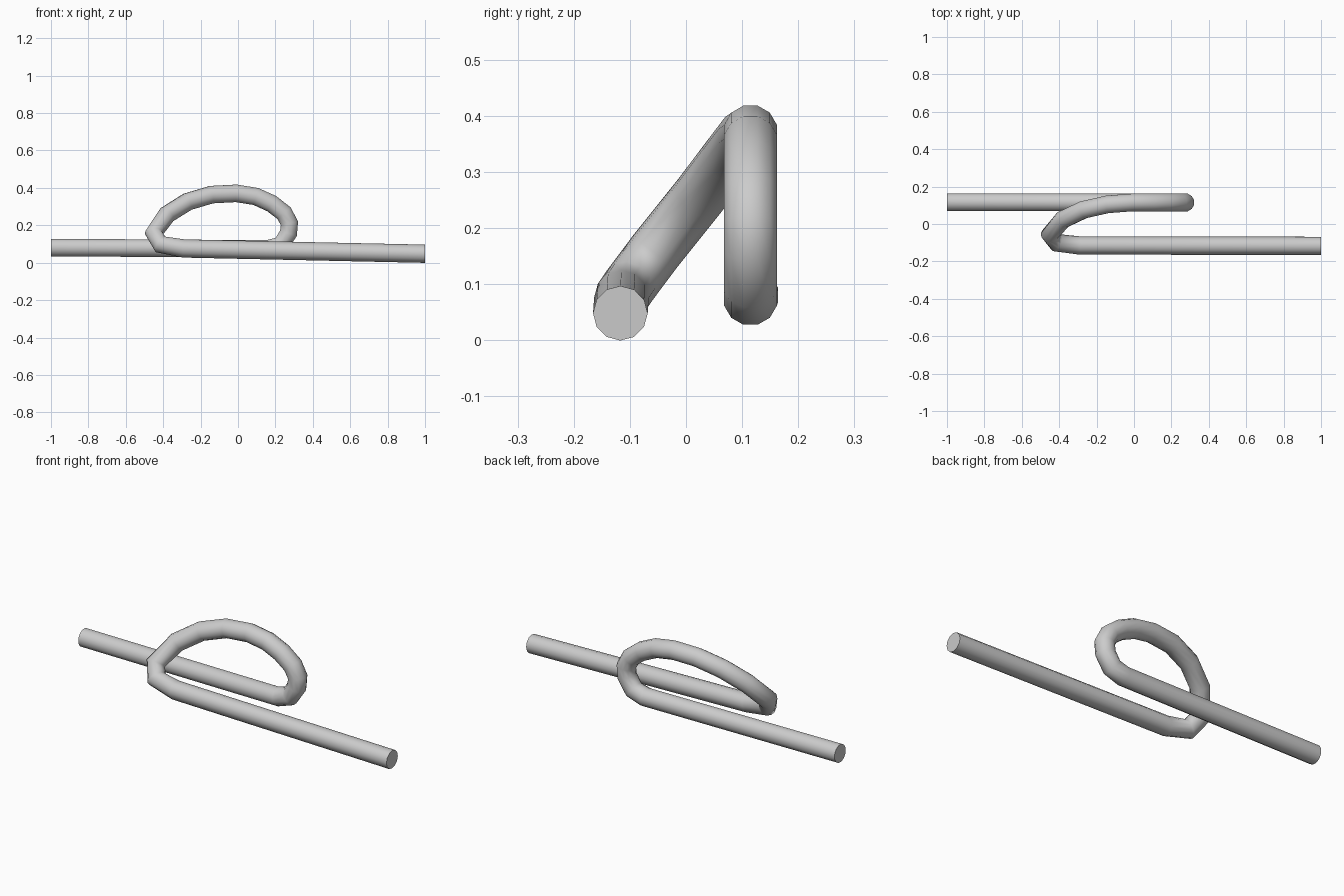
import bpy
import math

cube = bpy.data.objects.get("Cube")
if cube:
    bpy.data.objects.remove(cube, do_unlink=True)

# Plain grey metal
metal = bpy.data.materials.new("grey_metal")
metal.use_nodes = True
grey = (0.6, 0.6, 0.6, 1.0)
metal.diffuse_color = grey
metal.node_tree.nodes["Principled BSDF"].inputs["Base Color"].default_value = grey

# Centre line: back leg, tight turn, arch leaning forward, front leg
path = [
    (-1.0, 0.117, 0.081),
    (0.16, 0.115, 0.074),
    (0.23, 0.115, 0.096),
    (0.27, 0.115, 0.158),
    (0.275, 0.115, 0.211),
    (0.246, 0.115, 0.265),
    (0.18, 0.115, 0.316),
    (0.096, 0.115, 0.354),
    (-0.01, 0.115, 0.371),
    (-0.142, 0.105, 0.364),
    (-0.27, 0.076, 0.326),
    (-0.38, 0.024, 0.257),
    (-0.45, -0.056, 0.157),
    (-0.415, -0.1, 0.098),
    (-0.29, -0.115, 0.076),
    (1.0, -0.117, 0.048),
]

# Twelve-sided round wire swept along the centre line
curve = bpy.data.curves.new("wire_path", "CURVE")
curve.dimensions = "3D"
curve.bevel_depth = 0.0487
curve.bevel_resolution = 4
curve.use_fill_caps = True
spline = curve.splines.new("POLY")
spline.points.add(len(path) - 1)
for point, co in zip(spline.points, path):
    point.co = (*co, 1.0)
    point.tilt = math.radians(15)
curve.materials.append(metal)

wire = bpy.data.objects.new("looped_wire", curve)
bpy.context.collection.objects.link(wire)
bpy.ops.object.select_all(action="DESELECT")
wire.select_set(True)
bpy.context.view_layer.objects.active = wire
bpy.ops.object.convert(target="MESH")
bpy.ops.object.shade_smooth_by_angle(angle=math.radians(60))
